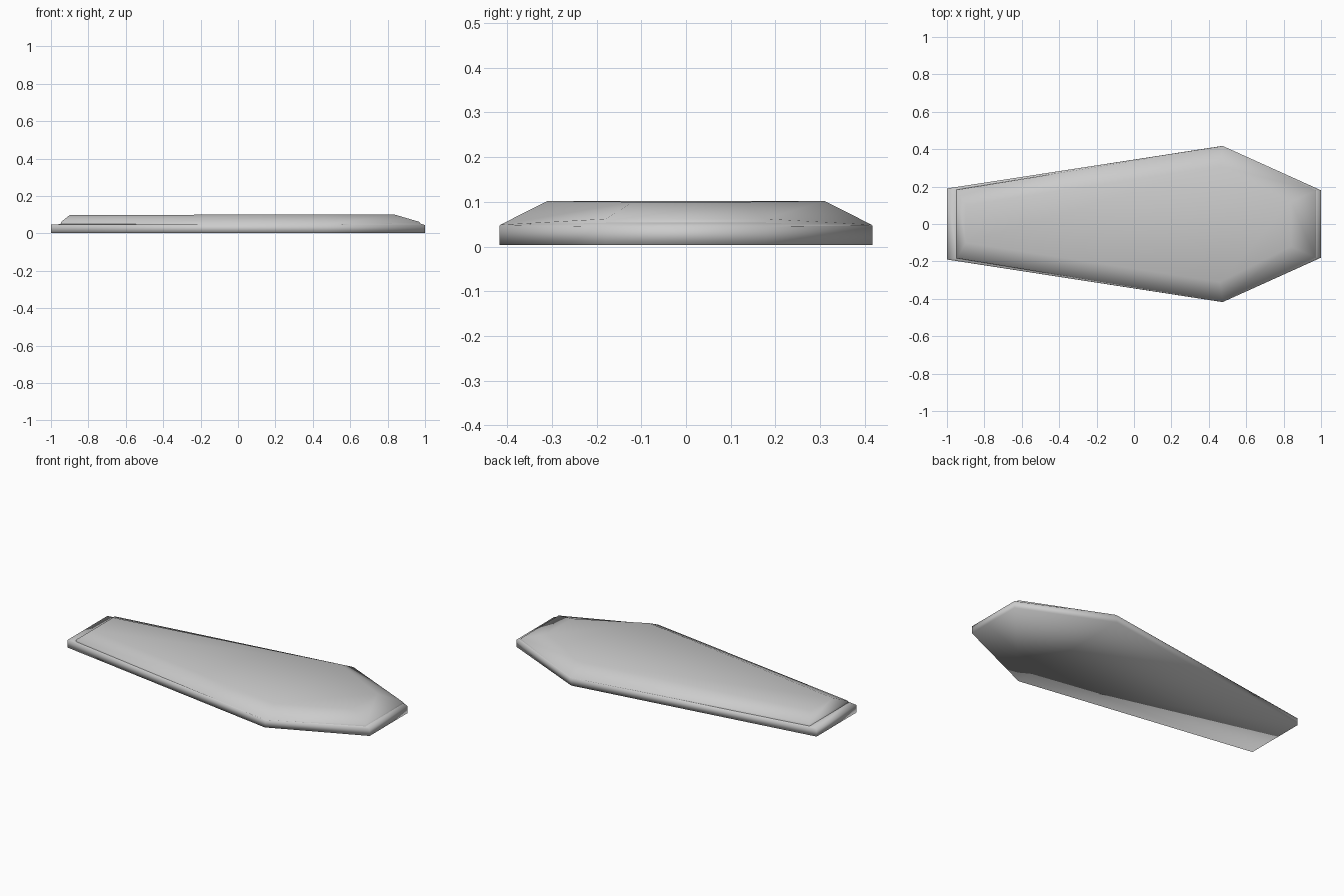
import bpy, bmesh

if "Cube" in bpy.data.objects:
    bpy.data.objects.remove(bpy.data.objects["Cube"])


def ring(foot_x, foot_y, wide_x, wide_y, head_x, head_y, z_foot, z_wide, z_head):
    """Mirrored six-sided casket outline, running round once."""
    half = [(foot_x, foot_y, z_foot), (wide_x, wide_y, z_wide), (head_x, head_y, z_head)]
    return [(x, -y, z) for x, y, z in half] + half[::-1]


def skin(name, rings, cap_bottom=False, cap_top=False):
    """Smooth-shaded surface lofted through the rings, optionally capped."""
    bm = bmesh.new()
    loops = [[bm.verts.new(p) for p in r] for r in rings]
    for a, b in zip(loops, loops[1:]):
        for i in range(6):
            j = (i + 1) % 6
            bm.faces.new((a[i], a[j], b[j], b[i]))
    if cap_bottom:
        t = loops[0]
        for tri in ((0, 5, 1), (1, 5, 4), (1, 4, 3), (1, 3, 2)):
            bm.faces.new([t[i] for i in tri])
    if cap_top:
        t = loops[-1]
        bm.faces.new((t[0], t[1], t[4], t[5]))
        bm.faces.new((t[1], t[2], t[3], t[4]))
    me = bpy.data.meshes.new(name)
    bm.to_mesh(me)
    bm.free()
    me.shade_smooth()
    ob = bpy.data.objects.new(name, me)
    bpy.context.collection.objects.link(ob)
    return ob


# lower slab: flat underside, upright edge, narrow ledge at head and foot
skin("lower_slab", [
    ring(-1.0, .19, .47, .417, 1.0, .18, .003, .003, .003),
    ring(-1.0, .19, .475, .417, 1.0, .18, .047, .047, .045),
    ring(-.945, .182, .475, .415, .97, .178, .05, .048, .055),
], cap_bottom=True)

# upper lid: short step, bevelled sides and flat top
skin("lid_top", [
    ring(-.95, .184, .475, .415, .975, .18, .045, .045, .05),
    ring(-.945, .182, .475, .415, .97, .178, .062, .049, .062),
    ring(-.90, .10, .46, .31, .84, .12, .098, .102, .1),
], cap_top=True)
